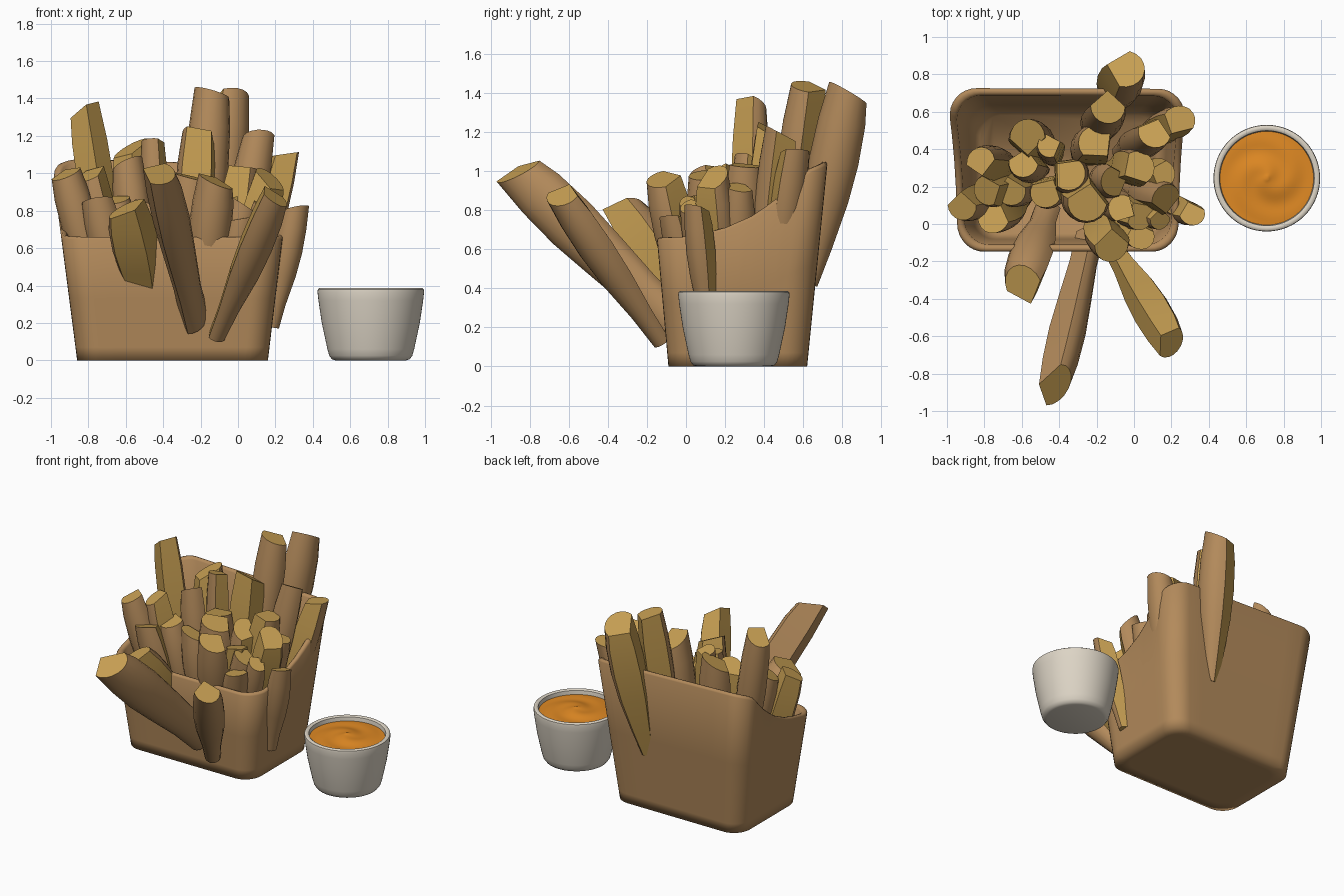
import bpy, bmesh, math, random
from mathutils import Vector

if "Cube" in bpy.data.objects:
    bpy.data.objects.remove(bpy.data.objects["Cube"])

random.seed(4)


def material(name, rgb):
    m = bpy.data.materials.new(name)
    m.diffuse_color = (*rgb, 1)
    m.use_nodes = True
    m.node_tree.nodes["Principled BSDF"].inputs["Base Color"].default_value = m.diffuse_color
    return m


SKIN = material("brown", (0.45, 0.255, 0.105))
CUT = material("golden cut", (0.56, 0.34, 0.085))
CUP = material("cream white", (0.72, 0.66, 0.56))
SAUCE = material("orange sauce", (0.74, 0.25, 0.017))


def finish(bm, name, mats, angle=35):
    bmesh.ops.recalc_face_normals(bm, faces=bm.faces)
    me = bpy.data.meshes.new(name)
    bm.to_mesh(me)
    bm.free()
    for m in mats:
        me.materials.append(m)
    ob = bpy.data.objects.new(name, me)
    bpy.context.collection.objects.link(ob)
    bpy.ops.object.select_all(action='DESELECT')
    ob.select_set(True)
    bpy.context.view_layer.objects.active = ob
    bpy.ops.object.shade_smooth_by_angle(angle=math.radians(angle))
    return ob


def loft(bm, rings):
    """Bridge rings of points; returns vertex rings."""
    vs = [[bm.verts.new(p) for p in r] for r in rings]
    n = len(vs[0])
    for a, b in zip(vs, vs[1:]):
        for i in range(n):
            j = (i + 1) % n
            bm.faces.new((a[i], a[j], b[j], b[i]))
    return vs


# --- box: tapered rounded tray with a low front and a high back
RIM = [(0, .66), (.15, .67), (.4, .72), (.6, .80), (.78, .92), (.9, 1.04), (1, 1.08)]


def rim_height(u, v):
    for (a, za), (b, zb) in zip(RIM, RIM[1:]):
        if v <= b + 1e-6:
            return za + (zb - za) * (v - a) / (b - a) - .04 * u * v
    return RIM[-1][1]


def rounded_unit():
    """Rounded rectangle in 0..1 coordinates, with points along the sides."""
    ru, rv, pts = .12, .18, []
    for k, (cu, cv) in enumerate([(1 - ru, 1 - rv), (ru, 1 - rv), (ru, rv), (1 - ru, rv)]):
        arc = []
        for i in range(9):
            a = math.radians(90 * k + 90 * i / 8)
            arc.append((cu + ru * math.cos(a), cv + rv * math.sin(a)))
        if pts:
            p, q = pts[-1], arc[0]
            pts += [(p[0] + (q[0] - p[0]) * i / 8, p[1] + (q[1] - p[1]) * i / 8) for i in range(1, 8)]
        pts += arc
    p, q = pts[-1], pts[0]
    return pts + [(p[0] + (q[0] - p[0]) * i / 8, p[1] + (q[1] - p[1]) * i / 8) for i in range(1, 8)]


UNIT = rounded_unit()


def box_ring(t, inset, dz=0):
    out = []
    for u, v in UNIT:
        z = t * rim_height(u, v) + dz
        x0, x1 = -.86 - .13 * z + inset, .16 + .12 * z - inset
        y0, y1 = -.09 - .09 * z + inset, .62 + .1 * z - inset
        out.append((x0 + (x1 - x0) * u, y0 + (y1 - y0) * v, z))
    return out


bm = bmesh.new()
vs = loft(bm, [box_ring(0, .08), box_ring(0, 0), box_ring(0, 0, .07), box_ring(.5, 0),
               box_ring(1, 0, -.015), box_ring(1, .008, -.003), box_ring(1, .018),
               box_ring(1, .03, -.003), box_ring(1, .038, -.015),
               box_ring(.5, .038), box_ring(0, .045, .06)])
bm.faces.new(vs[0])
bm.faces.new(vs[-1])
finish(bm, "fry_box", [SKIN], 100)


# --- potato wedges: round skin on one side, two flat cut sides, cut ends
def wedge(name, base, tip, width, skin, root=.35, slim=1, all_skin=False):
    base, tip = Vector(base), Vector(tip)
    axis = (tip - base).normalized()
    s = Vector(skin)
    s = (s - axis * s.dot(axis)).normalized()
    t = axis.cross(s)
    section = [(-.45, 0)]
    for i in range(10):
        a = math.radians(-90 + 20 * i)
        section.append((.5 * math.cos(a), .5 * math.sin(a)))
    tilt = (random.uniform(-.5, .5), random.uniform(-.5, .5))
    rings = []
    for f, k in ((0, root), (.2, max(root, .62)), (.45, .9), (.65, 1), (.85, .96), (1, .82)):
        c = base.lerp(tip, f)
        w = width * k
        rings.append([c + s * (a * w * slim) + t * (b * w)
                      + axis * ((a * tilt[0] + b * tilt[1]) * w * (f == 1)) for a, b in section])
    bm = bmesh.new()
    vs = loft(bm, rings)
    edge = {r[0] for r in vs}
    for f in bm.faces:
        f.material_index = int(not all_skin and any(v in edge for v in f.verts))
    for r in (vs[0], vs[-1]):
        bm.faces.new(r).material_index = 1
    finish(bm, name, [SKIN, CUT], 30)


# wedges that lean outside the box
LEANING = [
    ((-.24, -.06, .22), (-.43, -.86, 1.0), .29, (1, -.4, 0), .75, .72, True),
    ((-.12, -.12, .13), (.19, -.63, .88), .21, (.5, -.3, -.8), .5),
    ((-.46, .06, .25), (-.59, -.33, .81), .26, (-.5, .3, .8), .6),
    ((.18, .12, .18), (.31, .06, .81), .16, (.3, -1, 0), .5),
    ((-.14, .63, .42), (-.05, .83, 1.40), .26, (1, -.3, 0)),
]
for i, w in enumerate(LEANING):
    wedge(f"leaning_wedge_{i + 1}", *w)

# wedges standing in the box: tip x, y, z, width, skin side in degrees
STANDING = [
    (-.14, .63, 1.43, .23, 270), (-.82, .33, 1.34, .20, 100), (-.20, .43, 1.20, .24, 130),
    (.11, .49, 1.19, .21, 250), (.24, .55, 1.10, .20, 60), (-.92, .10, 1.00, .20, 270),
    (-.59, .33, 1.05, .20, 260), (-.57, .46, 1.13, .24, 90), (-.45, .42, 1.17, .16, 200),
    (-.12, -.11, .96, .23, 270), (.03, .05, .83, .20, 300), (.17, .13, .96, .21, 100),
    (-.25, .12, .98, .26, 260), (-.75, .04, .85, .21, 250), (.03, -.06, .76, .18, 290),
]
STANDING += [
    (.02, .30, 1.03, .22, 30), (-.35, .27, .97, .22, 320), (-.78, .18, 1.00, .20, 200),
    (-.10, .23, .92, .20, 200), (-.06, .08, .86, .18, 150), (-.66, .18, .86, .20, 280),
    (.15, .27, .92, .18, 340), (-.47, .17, .82, .20, 240), (.14, .03, .82, .15, 270),
]
for i, (x, y, z, w, a) in enumerate(STANDING):
    a = math.radians(a)
    wedge(f"standing_wedge_{i + 1}", (x * .62 - .35 * .38, y * .55 + .26 * .45, .2),
          (x, y, z), w, (math.cos(a), math.sin(a), 0), .5)


# --- dip cup (lathe)
CX, CY, N = .71, .245, 64


def circle(r, z):
    return [(CX + r * math.cos(2 * math.pi * i / N), CY + r * math.sin(2 * math.pi * i / N),
             z(r, 2 * math.pi * i / N) if callable(z) else z) for i in range(N)]


bm = bmesh.new()
vs = loft(bm, [circle(r, z) for r, z in
               ((.19, 0), (.208, .006), (.222, .025), (.232, .06), (.262, .2), (.28, .32), (.285, .365),
                (.283, .38), (.275, .386), (.262, .386), (.254, .38), (.251, .36), (.24, .25), (.2, .04))])
bm.faces.new(vs[0])
bm.faces.new(vs[-1])
finish(bm, "dip_cup", [CUP], 40)


# --- sauce with a soft swirl rising to a small peak
def swirl(r, a):
    q = r / .252
    return .352 + .03 * (1 - q) ** 2 + .005 * math.sin(2 * a - 9 * q) * q * (1 - q) * 4


bm = bmesh.new()
vs = loft(bm, [circle(.252 * (1 - i / 16), swirl) for i in range(16)])
top = bm.verts.new((CX, CY, .386))
for i in range(N):
    bm.faces.new((vs[-1][i], vs[-1][(i + 1) % N], top))
sauce = finish(bm, "sauce", [SAUCE], 60)
if sauce.data.polygons[0].normal.z < 0:
    sauce.data.flip_normals()
